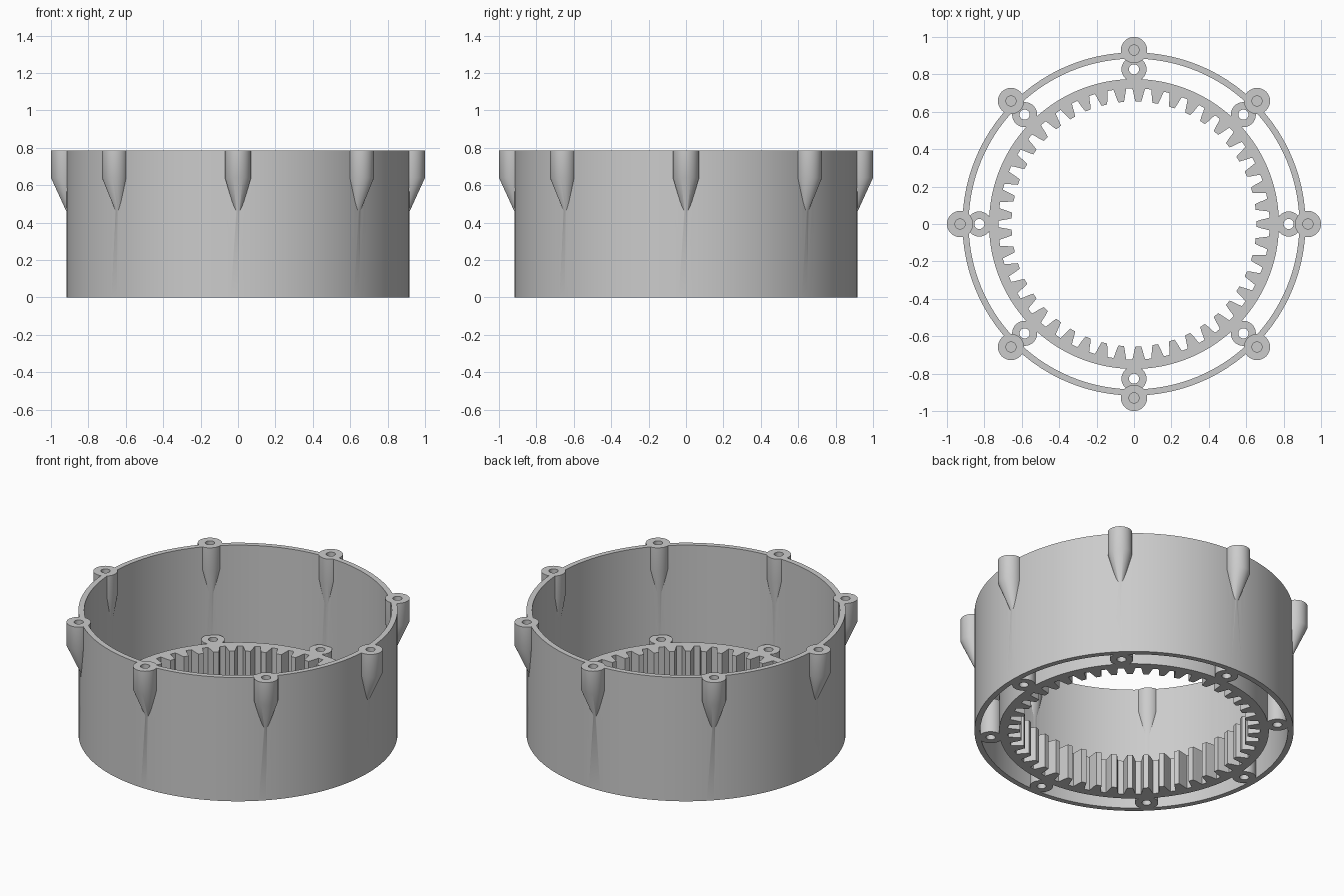
import bpy, bmesh
from math import cos, sin, pi, tau, radians

if "Cube" in bpy.data.objects:
    bpy.data.objects.remove(bpy.data.objects["Cube"], do_unlink=True)

HEIGHT = 0.785
RING_HEIGHT = 0.22
TEETH = 45
STATIONS = [i * pi / 4 for i in range(8)]

grey = bpy.data.materials.new("light_grey")
grey.use_nodes = True
grey.diffuse_color = (0.6, 0.6, 0.6, 1)
grey.node_tree.nodes["Principled BSDF"].inputs["Base Color"].default_value = (0.6, 0.6, 0.6, 1)


def circle(radius, count, x=0.0, y=0.0):
    return [(x + radius * cos(tau * i / count), y + radius * sin(tau * i / count))
            for i in range(count)]


def finish(name, bm):
    bmesh.ops.recalc_face_normals(bm, faces=bm.faces)
    mesh = bpy.data.meshes.new(name)
    bm.to_mesh(mesh)
    bm.free()
    mesh.materials.append(grey)
    obj = bpy.data.objects.new(name, mesh)
    bpy.context.scene.collection.objects.link(obj)
    return obj


def bridge(bm, a, b):
    n = len(a)
    for i in range(n):
        j = (i + 1) % n
        bm.faces.new((a[i], a[j], b[j], b[i]))


def tube(name, outer, inner, height):
    """Hollow extrusion between two outlines with equal point counts."""
    bm = bmesh.new()
    loops = [[bm.verts.new((x, y, z)) for x, y in pts]
             for pts, z in ((outer, 0), (outer, height), (inner, height), (inner, 0))]
    for k in range(4):
        bridge(bm, loops[k], loops[(k + 1) % 4])
    return finish(name, bm)


def posts(name, sections, count=32):
    """Round posts at every station, lofted through (radial centre, radius, z)."""
    bm = bmesh.new()
    for a in STATIONS:
        loops = [[bm.verts.new((x, y, z)) for x, y in circle(r, count, c * cos(a), c * sin(a))]
                 for c, r, z in sections]
        for low, high in zip(loops, loops[1:]):
            bridge(bm, low, high)
        bm.faces.new(loops[0])
        bm.faces.new(loops[-1])
    return finish(name, bm)


def combine(target, tool, operation):
    mod = target.modifiers.new(operation.lower(), 'BOOLEAN')
    mod.operation = operation
    mod.solver = 'EXACT'
    mod.object = tool
    bpy.context.view_layer.objects.active = target
    bpy.ops.object.modifier_apply(modifier=mod.name)
    bpy.data.objects.remove(tool, do_unlink=True)


def shade(obj):
    bpy.ops.object.select_all(action='DESELECT')
    obj.select_set(True)
    bpy.context.view_layer.objects.active = obj
    bpy.ops.object.shade_smooth_by_angle(angle=radians(30))


# Outer wall with tapered screw bosses and blind holes
wall = tube("outer_wall", circle(0.917, 144), circle(0.884, 144), HEIGHT)
combine(wall, posts("screw_bosses", [(0.9, 0.014, 0.452), (0.93, 0.07, 0.64),
                                     (0.93, 0.07, HEIGHT)]), 'UNION')
combine(wall, posts("screw_holes", [(0.93, 0.027, 0.6), (0.93, 0.027, HEIGHT + 0.1)]),
        'DIFFERENCE')
shade(wall)

# Internal gear outline: each tooth runs root to tip and back to root
flank = [(0.34, 0.725), (0.29, 0.705), (0.24, 0.68), (0.165, 0.655)]
tooth = [(-f, r) for f, r in flank] + [(f, r) for f, r in reversed(flank)]
gear_outline = [(r * cos(tau * (i + f) / TEETH), r * sin(tau * (i + f) / TEETH))
                for i in range(TEETH) for f, r in tooth]
rim_outline = [(0.775 * cos(tau * (i + (k - 3.5) / 8) / TEETH),
                0.775 * sin(tau * (i + (k - 3.5) / 8) / TEETH))
               for i in range(TEETH) for k in range(8)]

# Gear ring with lugs that tie it to the wall, drilled through
ring = tube("gear_ring", rim_outline, gear_outline, RING_HEIGHT)
combine(ring, posts("lugs", [(0.827, 0.067, 0), (0.827, 0.067, RING_HEIGHT)]), 'UNION')
combine(ring, posts("lug_holes", [(0.827, 0.027, -0.1), (0.827, 0.027, RING_HEIGHT + 0.1)]),
        'DIFFERENCE')
shade(ring)
